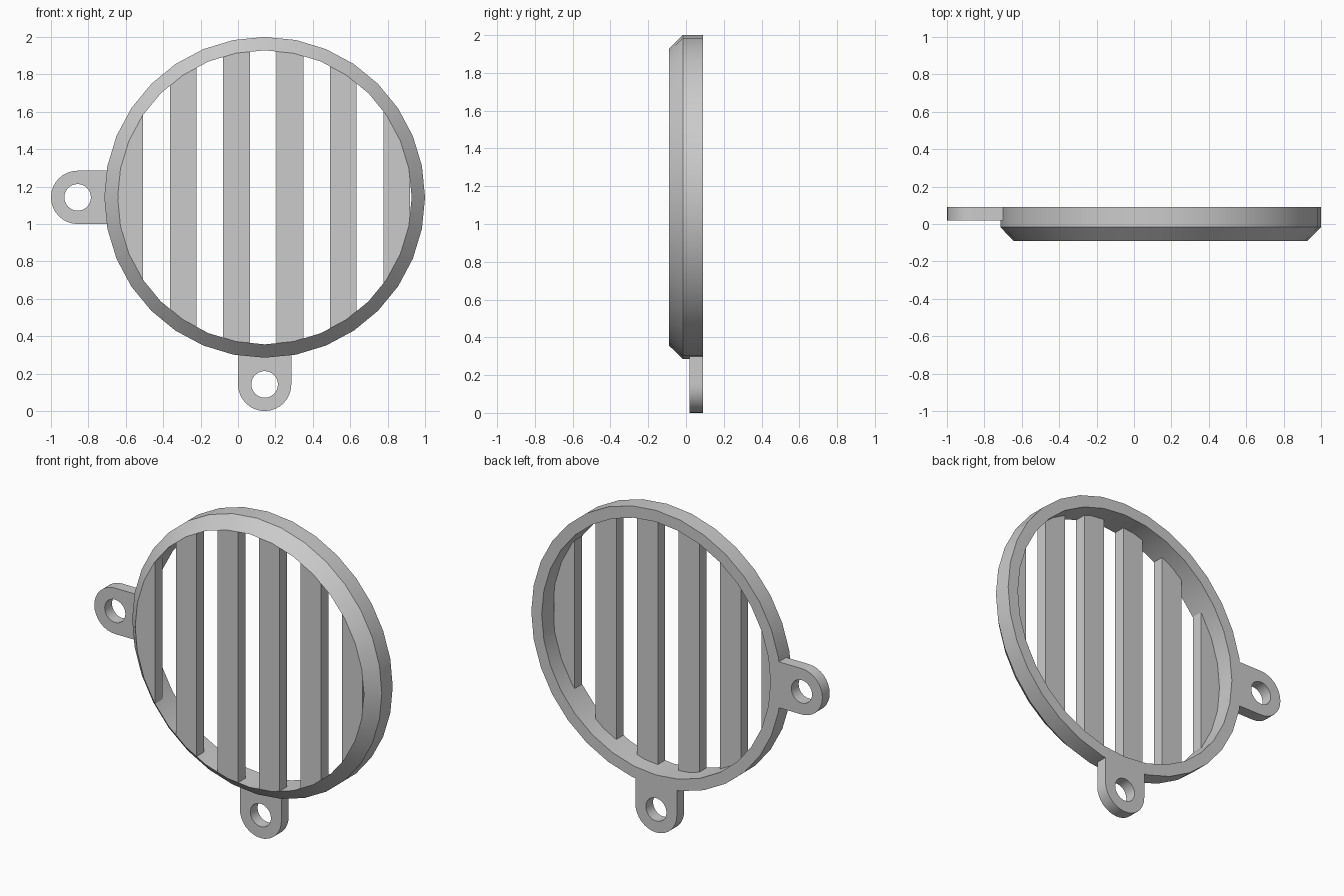
import bpy, bmesh, math

cube = bpy.data.objects.get("Cube")
if cube:
    bpy.data.objects.remove(cube, do_unlink=True)

CX, CZ = 0.1425, 1.1425          # centre of the ring
R_OUT, R_IN = 0.8575, 0.786
FRONT, CHAMFER, BACK = -0.09, -0.017, 0.09
SLAT_BACK, TAB_FRONT = -0.018, 0.018
SEG = 32

grey = bpy.data.materials.new("grey plastic")
grey.use_nodes = True
colour = (0.6, 0.6, 0.6, 1)
grey.diffuse_color = colour
grey.node_tree.nodes["Principled BSDF"].inputs["Base Color"].default_value = colour


def finish(name, bm):
    bmesh.ops.recalc_face_normals(bm, faces=bm.faces)
    mesh = bpy.data.meshes.new(name)
    bm.to_mesh(mesh)
    bm.free()
    mesh.materials.append(grey)
    obj = bpy.data.objects.new(name, mesh)
    bpy.context.collection.objects.link(obj)
    bpy.ops.object.select_all(action="DESELECT")
    obj.select_set(True)
    bpy.context.view_layer.objects.active = obj
    bpy.ops.object.shade_smooth_by_angle(angle=math.radians(30))
    return obj


def bridge(bm, loops):
    """Join closed loops of equal length into a closed tube."""
    for a, b in zip(loops, loops[1:] + loops[:1]):
        for i in range(len(a)):
            j = (i + 1) % len(a)
            bm.faces.new((a[i], a[j], b[j], b[i]))


def build_ring():
    # Chamfered section swept around the centre
    section = [(R_IN, FRONT), (R_OUT, CHAMFER), (R_OUT, BACK), (R_IN, BACK)]
    bm = bmesh.new()
    angles = [2 * math.pi * i / SEG for i in range(SEG)]
    bridge(bm, [[bm.verts.new((CX + r * math.cos(a), y, CZ + r * math.sin(a)))
                 for a in angles] for r, y in section])
    finish("outer_ring", bm)


def build_slat(name, x0, x1):
    # Vertical bar whose ends follow the facets of the ring opening
    corners = [(R_IN * math.cos(math.pi * i / (SEG // 2)),
                R_IN * math.sin(math.pi * i / (SEG // 2)))
               for i in range(SEG // 2, -1, -1)]

    def half_height(x):
        for (xa, za), (xb, zb) in zip(corners, corners[1:]):
            if xa <= x <= xb:
                return za + (zb - za) * (x - xa) / (xb - xa)
        return 0

    xs = [x0] + [x for x, z in corners if x0 + 0.001 < x < x1 - 0.001] + [x1]
    outline = [(x, half_height(x)) for x in xs]
    outline += [(x, -z) for x, z in reversed(outline)]
    bm = bmesh.new()
    loops = [[bm.verts.new((CX + x, y, CZ + z)) for x, z in outline]
             for y in (FRONT, SLAT_BACK)]
    for loop in loops:
        bm.faces.new(loop)
    for i in range(len(outline)):
        j = (i + 1) % len(outline)
        bm.faces.new((loops[0][i], loops[0][j], loops[1][j], loops[1][i]))
    finish(name, bm)


def build_tab(name, dx, dz):
    # Rounded mounting lug with a hole, pointing along (dx, dz)
    r, hole, reach = 0.1425, 0.071, 1.0
    length = r / math.tan(math.radians(33.75))
    outer, inner = [], []
    for i in range(SEG):
        a = 2 * math.pi * i / SEG
        c, s = math.cos(a), math.sin(a)
        k = r
        if c < -1e-6:
            k = min(r / max(abs(s), 1e-6), length / -c)
        outer.append((k * c, k * s))
        inner.append((hole * c, hole * s))
    bm = bmesh.new()
    bridge(bm, [[bm.verts.new((CX + dx * (reach + u) - dz * v, y,
                               CZ + dz * (reach + u) + dx * v)) for u, v in pts]
                for pts, y in ((outer, TAB_FRONT), (outer, BACK),
                               (inner, BACK), (inner, TAB_FRONT))])
    finish(name, bm)


build_ring()

# Evenly spaced slats, as wide as the gaps between them
WIDTH = 0.1427
for n in range(6):
    start = -0.0075 + WIDTH * (2 * n - 5.5)
    build_slat(f"slat_{n + 1}", max(start, -R_IN + 0.001),
               min(start + WIDTH, R_IN - 0.001))

build_tab("right_mounting_tab", -1, 0)
build_tab("bottom_mounting_tab", 0, -1)
